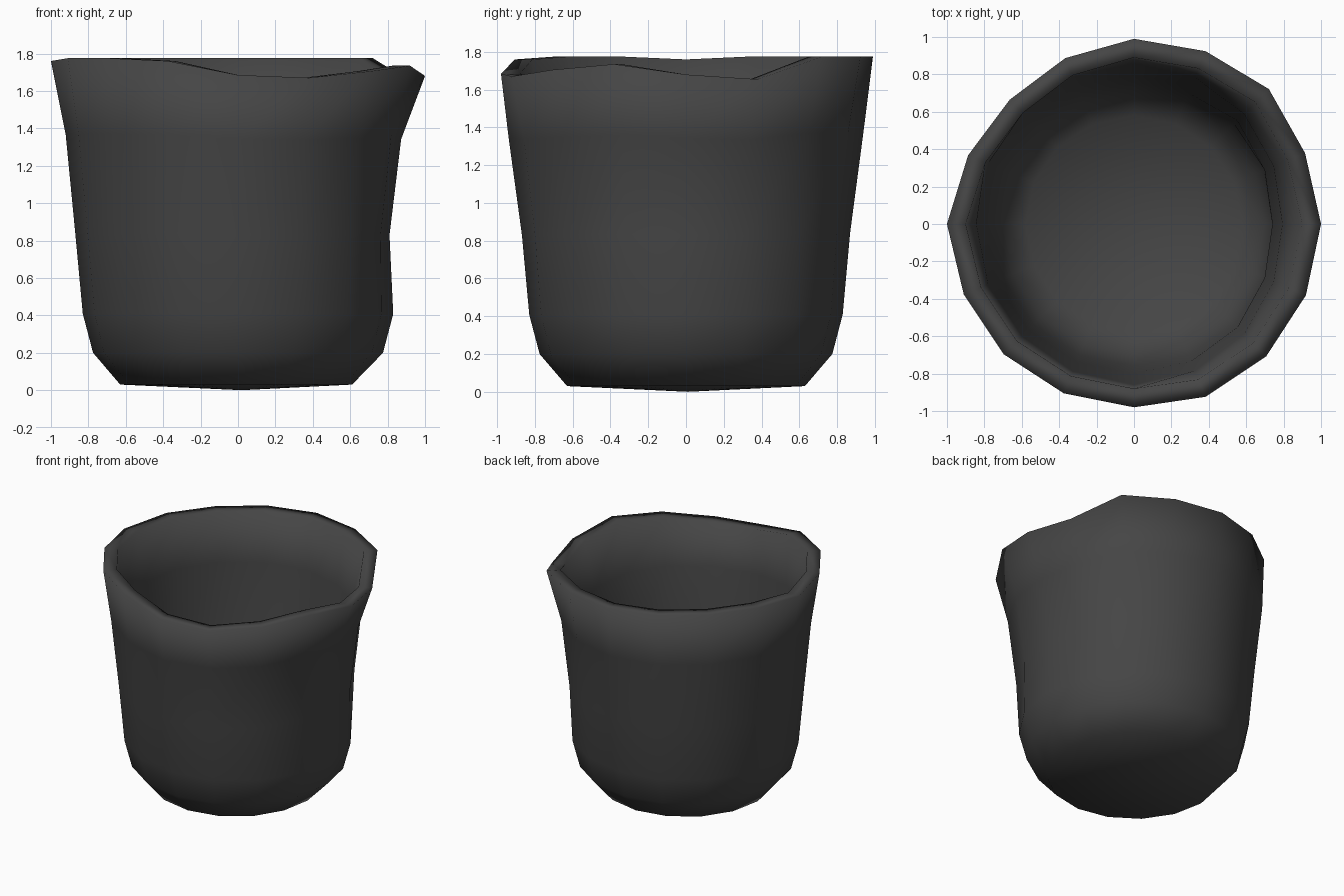
import bpy
import bmesh
from math import cos, sin, pi, exp

cube = bpy.data.objects.get("Cube")
if cube:
    bpy.data.objects.remove(cube, do_unlink=True)

SIDES = 16
FLAT_HEIGHT = 1.775

# Uneven rim: radius and drop below the flat height for each corner, from +x anticlockwise
rim_radius = [1, .99, 1.02, 1, .99, .96, .94, .96, 1, .985, .985, .98, .98, 1, 1, .995]
rim_drop = [.095, .12, 0, 0, 0, 0, 0, 0, .015, 0, 0, .015, .09, .105, .07, .04]

# Wall rings: radius, height, dent on the +x side
outer_rings = [(.63, .03, .02), (.775, .2, 0), (.83, .41, 0), (.87, .84, .06), (.94, 1.37, .05)]
inner_rings = [(.86, 1.37, .05), (.8, .84, .06), (.76, .41, .01), (.7, .22, 0), (.58, .1, 0)]


def column_angle(k):
    return 2 * pi * k / SIDES


def wall_ring(bm, radius, height, dent):
    """Round ring, pushed in towards +x and leaning with the rim near the top."""
    ring = []
    for k in range(SIDES):
        a = column_angle(k)
        r = radius - dent * exp(4 * (cos(a) - 1))
        if height > 1:
            r *= 1 - .02 * abs(cos(a))
        z = height - rim_drop[k] * .5 * (height / FLAT_HEIGHT) ** 2
        ring.append(bm.verts.new((r * cos(a), r * sin(a), z)))
    return ring


def rim_ring(bm, inset):
    """Wavy lip ring."""
    ring = []
    for k in range(SIDES):
        a = column_angle(k)
        r = rim_radius[k] - inset
        ring.append(bm.verts.new((r * cos(a), r * sin(a), FLAT_HEIGHT - rim_drop[k])))
    return ring


def bridge(bm, lower, upper):
    for k in range(SIDES):
        n = (k + 1) % SIDES
        bm.faces.new((lower[k], lower[n], upper[n], upper[k]))


def fan(bm, ring, centre, flip):
    tip = bm.verts.new(centre)
    for k in range(SIDES):
        a, b = ring[k], ring[(k + 1) % SIDES]
        bm.faces.new((b, a, tip) if flip else (a, b, tip))


# Pot: outer wall, lip, inner wall, with fans closing the underside and floor
bm = bmesh.new()
rings = [wall_ring(bm, *ring) for ring in outer_rings]
rings += [rim_ring(bm, 0), rim_ring(bm, .1)]
rings += [wall_ring(bm, *ring) for ring in inner_rings]
for lower, upper in zip(rings, rings[1:]):
    bridge(bm, lower, upper)
fan(bm, rings[0], (.02, .01, 0), True)
fan(bm, rings[-1], (.02, .01, .08), False)

mesh = bpy.data.meshes.new("pot")
bm.to_mesh(mesh)
bm.free()
mesh.shade_smooth()
pot = bpy.data.objects.new("pot", mesh)
bpy.context.collection.objects.link(pot)

# Dark grey finish
grey = bpy.data.materials.new("dark grey")
grey.use_nodes = True
colour = (.06, .06, .06, 1)
grey.diffuse_color = colour
grey.node_tree.nodes["Principled BSDF"].inputs["Base Color"].default_value = colour
mesh.materials.append(grey)
